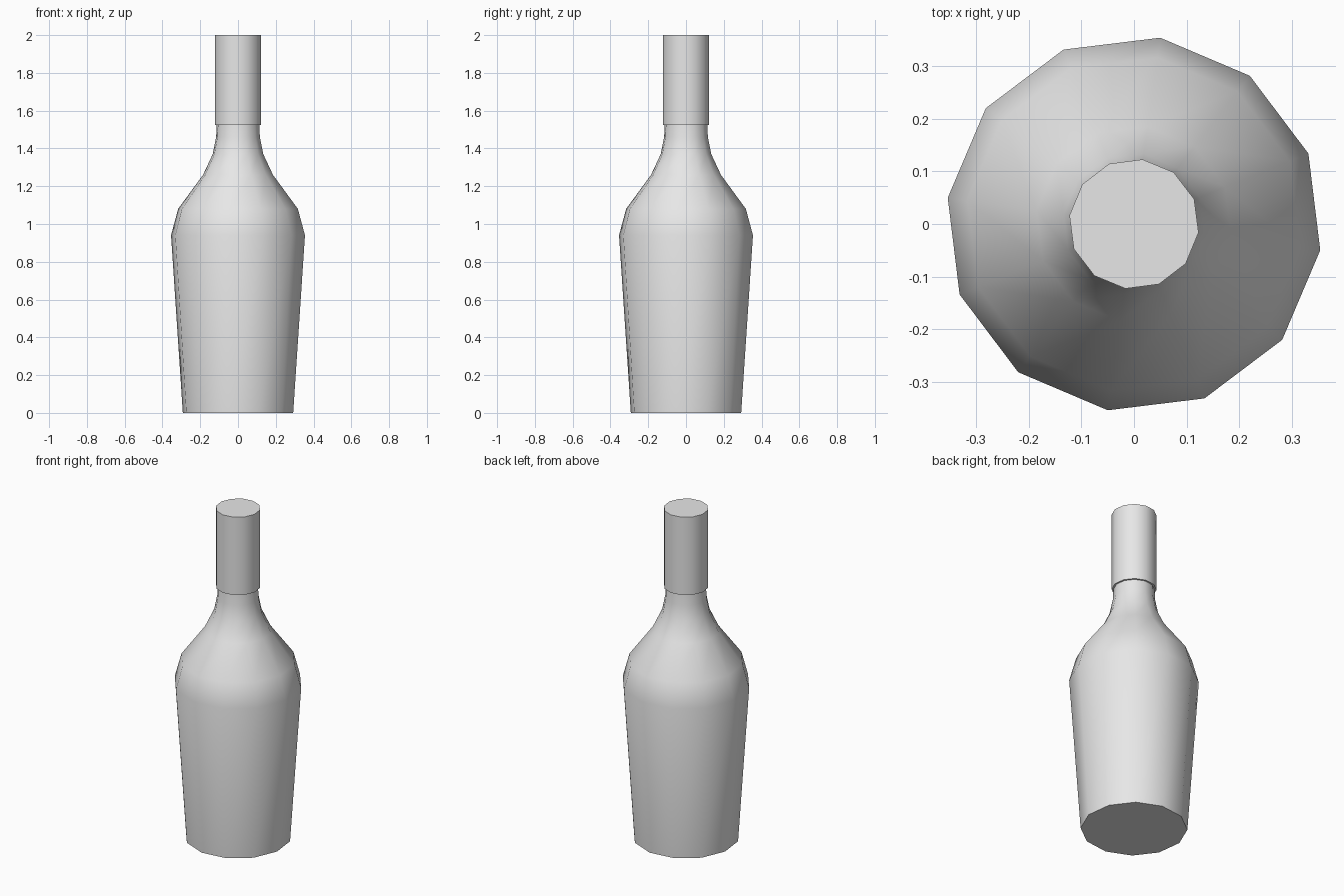
import bpy
import math

SIDES = 12

default = bpy.data.objects.get("Cube")
if default:
    bpy.data.objects.remove(default, do_unlink=True)


def make_material(name, color):
    mat = bpy.data.materials.new(name)
    mat.use_nodes = True
    mat.diffuse_color = color
    mat.node_tree.nodes["Principled BSDF"].inputs["Base Color"].default_value = color
    return mat


def lathe(name, profile, turn, mat):
    """Revolve (radius, height) points into a closed, faceted solid."""
    verts = []
    for radius, z in profile:
        for i in range(SIDES):
            a = math.radians(turn) + math.tau * i / SIDES
            verts.append((radius * math.cos(a), radius * math.sin(a), z))
    faces = [tuple(reversed(range(SIDES)))]
    for ring in range(len(profile) - 1):
        low, high = ring * SIDES, (ring + 1) * SIDES
        for i in range(SIDES):
            j = (i + 1) % SIDES
            faces.append((low + i, low + j, high + j, high + i))
    faces.append(tuple(range(len(verts) - SIDES, len(verts))))

    mesh = bpy.data.meshes.new(name)
    mesh.from_pydata(verts, [], faces)
    mesh.materials.append(mat)
    obj = bpy.data.objects.new(name, mesh)
    bpy.context.collection.objects.link(obj)
    bpy.ops.object.select_all(action='DESELECT')
    obj.select_set(True)
    bpy.context.view_layer.objects.active = obj
    bpy.ops.object.shade_smooth_by_angle(angle=math.radians(50))
    return obj


grey = make_material("plain grey", (0.8, 0.8, 0.8, 1))

# Bottle: tapered body, shoulder and neck running up inside the cap
lathe("bottle_body", [(0.295, 0), (0.358, 0.94), (0.32, 1.08), (0.187, 1.26),
                      (0.135, 1.37), (0.117, 1.46), (0.112, 1.56)], -8, grey)

# Long sleeve-like cap
lathe("bottle_cap", [(0.124, 1.525), (0.124, 2.0)], -7.5, grey)
